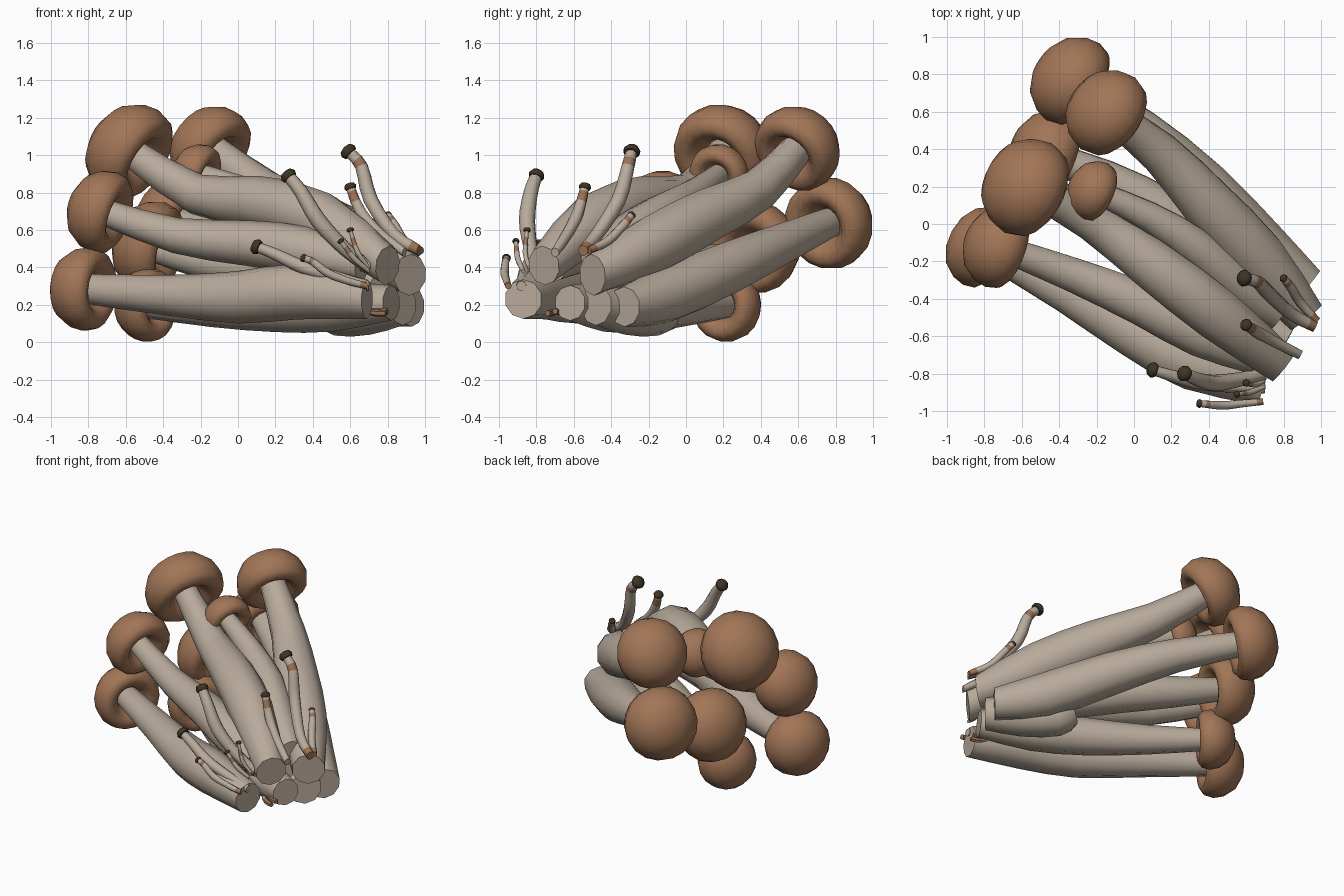
import bpy, bmesh, math
from mathutils import Vector

cube = bpy.data.objects.get("Cube")
if cube:
    bpy.data.objects.remove(cube, do_unlink=True)


def material(name, rgb):
    m = bpy.data.materials.new(name)
    m.use_nodes = True
    m.diffuse_color = (*rgb, 1)
    m.node_tree.nodes["Principled BSDF"].inputs["Base Color"].default_value = (*rgb, 1)
    return m


CAP = material("cap brown", (0.36, 0.18, 0.095))
STEM = material("stem cream", (0.48, 0.405, 0.33))
BUD = material("bud dark brown", (0.05, 0.034, 0.018))
BRUISE = material("bruise tan", (0.32, 0.17, 0.09))


def finish(bm, name, mats, angle=50):
    bmesh.ops.recalc_face_normals(bm, faces=bm.faces)
    me = bpy.data.meshes.new(name)
    bm.to_mesh(me)
    bm.free()
    for m in mats:
        me.materials.append(m)
    me.polygons.foreach_set("use_smooth", [True] * len(me.polygons))
    me.set_sharp_from_angle(angle=math.radians(angle))
    ob = bpy.data.objects.new(name, me)
    bpy.context.collection.objects.link(ob)
    return ob


def spline(points, steps):
    """Catmull-Rom resampling of (x, y, z, radius) points."""
    p = [Vector(q) for q in points]
    p = [2 * p[0] - p[1]] + p + [2 * p[-1] - p[-2]]
    out = []
    for a, b, c, d in zip(p, p[1:], p[2:], p[3:]):
        for i in range(steps):
            t = i / steps
            out.append(0.5 * (2 * b + (c - a) * t + (2 * a - 5 * b + 4 * c - d) * t * t
                              + (3 * b - a - 3 * c + d) * t ** 3))
    return out + [p[-2]]


def skin(bm, rings, bruised=()):
    for i, (r0, r1) in enumerate(zip(rings, rings[1:])):
        n = len(r0)
        for k in range(n):
            f = bm.faces.new((r0[k], r0[(k + 1) % n], r1[(k + 1) % n], r1[k]))
            f.material_index = int(i in bruised)


def tube(name, points, sides=10, steps=2, bruised=()):
    """Tapered stem with an upright cut base; returns the direction of its tip."""
    path = spline(points, steps)
    pos = [q.to_3d() for q in path]
    bm = bmesh.new()
    rings = []
    side = Vector((0, 0, 1))
    for i, q in enumerate(path):
        d = (pos[min(i + 1, len(pos) - 1)] - pos[max(i - 1, 0)]).normalized()
        if i == 0:
            d.z *= 0.2
            d.normalize()
        side = (side - d * side.dot(d)).normalized()
        up = d.cross(side)
        ring = []
        for k in range(sides):
            a = math.tau * k / sides
            ring.append(bm.verts.new(pos[i] + q.w * (side * math.cos(a) + up * math.sin(a))))
        rings.append(ring)
    skin(bm, rings, bruised)
    bm.faces.new(rings[0]).material_index = int(0 in bruised)
    bm.faces.new(rings[-1])
    finish(bm, name, [STEM, BRUISE])
    return (pos[-1] - pos[-3]).normalized()


# Cap cross-section (radius, height) from the underside up to the dome
CAP_PROFILE = [(0.3, 0), (0.4, -0.22), (0.56, -0.4), (0.76, -0.47), (0.93, -0.34),
               (1, -0.07), (0.94, 0.23), (0.74, 0.53), (0.4, 0.72)]
BUD_PROFILE = [(0.4, -0.45), (0.85, -0.38), (1, 0.05), (0.75, 0.5)]


def cap(name, center, axis, radius, profile, top, mat, sides):
    bm = bmesh.new()
    rings = [[bm.verts.new((r * math.cos(math.tau * k / sides),
                            r * math.sin(math.tau * k / sides), h)) for k in range(sides)]
             for r, h in profile]
    skin(bm, rings)
    tip = bm.verts.new((0, 0, top))
    last = rings[-1]
    for k in range(sides):
        bm.faces.new((last[k], last[(k + 1) % sides], tip))
    ob = finish(bm, name, [mat], 60)
    ob.location = center
    ob.scale = (radius,) * 3
    ob.rotation_euler = axis.to_track_quat("Z", "Y").to_euler()


# Large mushrooms: stem path from cut base to cap centre, stem width, cap radius
WIDTHS = (0.105, 0.148, 0.14, 0.11, 0.08)
LARGE = {
    "upper_front": ([(.8, -.76, .41), (.44, -.48, .66), (.1, -.22, .75),
                     (-.22, .01, .79), (-.58, .2, 1.02)], 1.0, .27),
    "upper_back": ([(.92, -.5, .36), (.66, -.18, .52), (.4, .1, .67),
                    (.14, .38, .81), (-.15, .6, 1.04)], 1.06, .24),
    "middle_front": ([(.66, -.72, .41), (.36, -.59, .49), (.05, -.43, .53),
                      (-.33, -.27, .57), (-.73, -.12, .7)], .87, .225),
    "lower_front": ([(.69, -.87, .23), (.32, -.75, .27), (0, -.58, .24),
                     (-.36, -.37, .25), (-.82, -.12, .285)], 1.0, .225),
    "lower_back": ([(.82, -.62, .21), (.5, -.44, .19), (.2, -.26, .18),
                    (-.14, -.03, .18), (-.49, .22, .2)], .9, .2),
    "middle_back": ([(.93, -.33, .19), (.68, -.12, .25), (.37, .21, .39),
                     (.05, .5, .52), (-.34, .77, .64)], 1.02, .25),
    "inner": ([(.78, -.5, .29), (.5, -.2, .33), (.18, .05, .38),
               (-.15, .24, .43), (-.47, .37, .51)], .95, .25),
    "small_inner": ([(.78, -.5, .45), (.57, -.34, .56), (.34, -.13, .69),
                     (.08, .04, .79), (-.22, .18, .9)], .75, .165),
}
for name, (path, width, radius) in LARGE.items():
    points = [(*p, w * width) for p, w in zip(path, WIDTHS)]
    axis = tube(name + "_stem", points)
    cap(name + "_cap", path[-1], axis, radius, CAP_PROFILE, 0.78, CAP, 18)

# Fused root lump under the bundle
tube("root_lump", [(.88, -.48, .2, .11), (.7, -.32, .175, .135),
                   (.52, -.15, .165, .13), (.45, -.09, .19, .08)])

# Young sprouts: path from base to tip, stem radius, bud radius, bruised rings
SPROUTS = [
    ([(.97, -.55, .49), (.84, -.48, .57), (.71, -.36, .76), (.66, -.31, .94),
      (.59, -.29, 1.02)], .04, .047, (0, 9)),
    ([(.7, -.8, .4), (.57, -.83, .5), (.43, -.85, .65), (.34, -.83, .8),
      (.27, -.8, .89)], .044, .045, ()),
    ([(.89, -.7, .48), (.77, -.64, .57), (.68, -.59, .66), (.63, -.56, .75),
      (.6, -.54, .83)], .033, .034, (9, 10)),
    ([(.7, -.88, .3), (.52, -.87, .35), (.35, -.85, .4), (.2, -.81, .47),
      (.1, -.78, .51)], .036, .043, ()),
    ([(.69, -.95, .3), (.58, -.96, .33), (.48, -.97, .37), (.4, -.965, .43),
      (.35, -.96, .45)], .023, .024, (0, 9)),
    ([(.7, -.84, .4), (.64, -.86, .48), (.6, -.85, .6)], .014, .021, (4,)),
    ([(.7, -.87, .38), (.62, -.9, .45), (.55, -.91, .54)], .016, .02, (4,)),
    ([(.98, -.52, .49), (.89, -.42, .54), (.84, -.34, .62), (.8, -.29, .68)],
     .027, .023, (0, 7)),
]
for i, (path, width, radius, bruised) in enumerate(SPROUTS, 1):
    n = len(path) - 1
    points = [(*p, width * (1 - 0.25 * abs(2 * k / n - 1))) for k, p in enumerate(path)]
    axis = tube(f"sprout_stem_{i}", points, 8, 3, bruised)
    cap(f"sprout_bud_{i}", path[-1], axis, radius, BUD_PROFILE, 0.7, BUD, 10)

# Broken sprout stubs beside the cut bases
for i, (x, y, z) in enumerate([(.8, -.7, .165), (.79, -.74, .155)], 1):
    tube(f"broken_stub_{i}", [(x, y, z, .016), (x - .05, y + .02, z, .019),
                              (x - .1, y + .05, z + .01, .014)], 6, 2, range(3))
